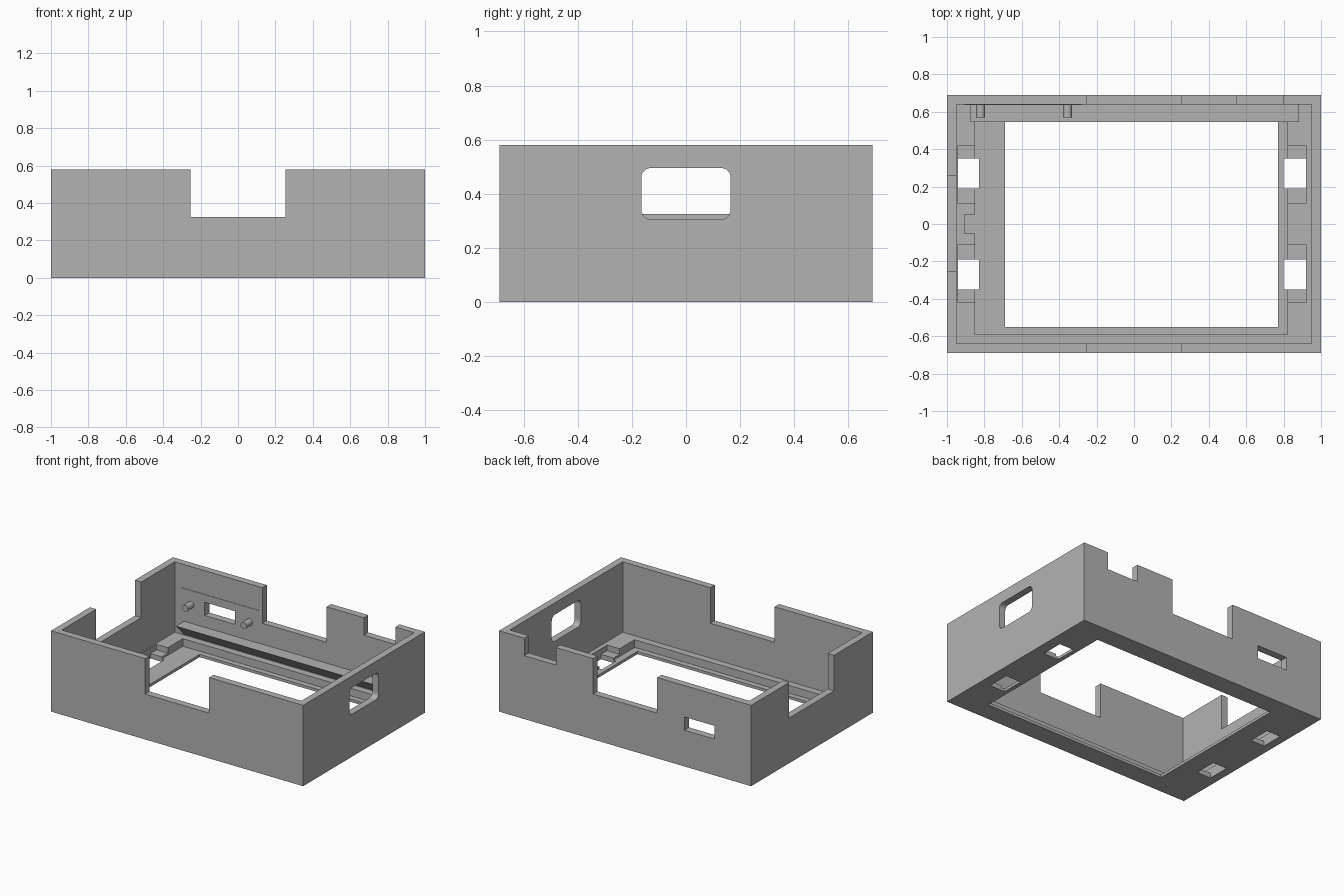
import bpy, bmesh, math
from mathutils import Matrix, Vector

cube = bpy.data.objects.get("Cube")
if cube:
    bpy.data.objects.remove(cube, do_unlink=True)

grey = bpy.data.materials.new("matte grey")
grey.use_nodes = True
grey.diffuse_color = (0.45, 0.45, 0.45, 1)
grey.node_tree.nodes["Principled BSDF"].inputs["Base Color"].default_value = (0.45, 0.45, 0.45, 1)

W, D, H, T = 1.0, 0.69, 0.58, 0.05     # half width, half depth, height, wall
FLOOR, RIM, NOTCH = 0.075, 0.02, 0.325


def finish(name, bm):
    bmesh.ops.recalc_face_normals(bm, faces=bm.faces)
    me = bpy.data.meshes.new(name)
    bm.to_mesh(me)
    bm.free()
    me.materials.append(grey)
    ob = bpy.data.objects.new(name, me)
    bpy.context.collection.objects.link(ob)
    return ob


def box(name, x, y, z):
    bm = bmesh.new()
    bmesh.ops.create_cube(bm, size=1)
    for v in bm.verts:
        v.co = Vector([r[0] if c < 0 else r[1] for c, r in zip(v.co, (x, y, z))])
    return finish(name, bm)


def prism(name, profile, x0, x1):
    """Extrude a (y, z) profile along x."""
    bm = bmesh.new()
    face = bm.faces.new([bm.verts.new((x0, y, z)) for y, z in profile])
    new = bmesh.ops.extrude_face_region(bm, geom=[face])["geom"]
    bmesh.ops.translate(bm, vec=(x1 - x0, 0, 0),
                        verts=[g for g in new if isinstance(g, bmesh.types.BMVert)])
    return finish(name, bm)


def cut(target, cutter):
    mod = target.modifiers.new(cutter.name, 'BOOLEAN')
    mod.operation, mod.solver, mod.object = 'DIFFERENCE', 'EXACT', cutter
    cutter.hide_render = True
    cutter.hide_viewport = True


# Case body hollowed to its walls and floor
case = box("case", (-W, W), (-D, D), (0, H))
cutters = [
    box("cavity_cutter", (-W + T, W - T), (-D + T, D - T), (FLOOR, 1)),
    box("screen_recess_cutter", (-0.85, 0.82), (-0.59, 0.59), (RIM, 0.2)),
    box("screen_opening_cutter", (-0.69, 0.77), (-0.55, 0.55), (-0.1, 0.2)),
    box("cable_recess_cutter", (-0.905, -0.8), (-0.05, 0.05), (RIM, 0.2)),
    # Wall notches
    box("front_back_notch_cutter", (-0.255, 0.255), (-1, 1), (NOTCH, 1)),
    box("left_notch_cutter", (-1.2, -0.8), (-0.25, 0.26), (NOTCH, 1)),
    box("small_back_notch_cutter", (0.55, 0.80), (0.6, 1), (0.455, 1)),
    box("back_slot_cutter", (-0.71, -0.47), (0.6, 1), (0.26, 0.355)),
]

# Clip recesses with through slots on both sides
for side, outer, step, inner in (("right", -0.94, -0.84, -0.83), ("left", 0.92, 0.81, 0.80)):
    for s in (-1, 1):
        tag = f"{side}_{'back' if s > 0 else 'front'}"
        y0, y1 = sorted((s * 0.11, s * 0.42))
        h0, h1 = sorted((s * 0.19, s * 0.35))
        cutters.append(box(tag + "_clip_recess_cutter", sorted((outer, step)), (y0, y1), (0.035, 0.2)))
        cutters.append(box(tag + "_clip_slot_cutter", sorted((outer, inner)), (h0, h1), (-0.1, 0.2)))

# Rounded side window
r, profile = 0.035, []
for i, (sy, sz) in enumerate(((1, 1), (-1, 1), (-1, -1), (1, -1))):
    for k in range(7):
        a = math.pi / 2 * (i + k / 6)
        profile.append((sy * (0.165 - r) + r * math.cos(a),
                        0.4 + sz * (0.095 - r) + r * math.sin(a)))
cutters.append(prism("side_window_cutter", profile, 0.8, 1.2))
for c in cutters:
    cut(case, c)

# Wedge shaped retaining lip along the back wall
prism("back_lip", [(0.545, 0.175), (0.65, 0.175), (0.65, 0.08), (0.64, 0.08)], -0.875, 0.88)

# Thin mounting pad, split around the slot
for name, x, z in (("pad_top", (-0.905, -0.28), (0.355, 0.41)),
                   ("pad_bottom", (-0.905, -0.28), (0.175, 0.26)),
                   ("pad_right", (-0.905, -0.71), (0.26, 0.355)),
                   ("pad_left", (-0.47, -0.28), (0.26, 0.355))):
    box(name, x, (0.637, 0.645), z)

# Mounting pins beside the slot
for name, x in (("right_pin", -0.82), ("left_pin", -0.355)):
    bm = bmesh.new()
    bmesh.ops.create_cone(bm, cap_ends=True, segments=24, radius1=0.024, radius2=0.024, depth=0.08,
                          matrix=Matrix.Translation((x, 0.61, 0.308)) @ Matrix.Rotation(math.pi / 2, 4, 'X'))
    pin = finish(name, bm)
    for f in pin.data.polygons:
        f.use_smooth = len(f.vertices) == 4
